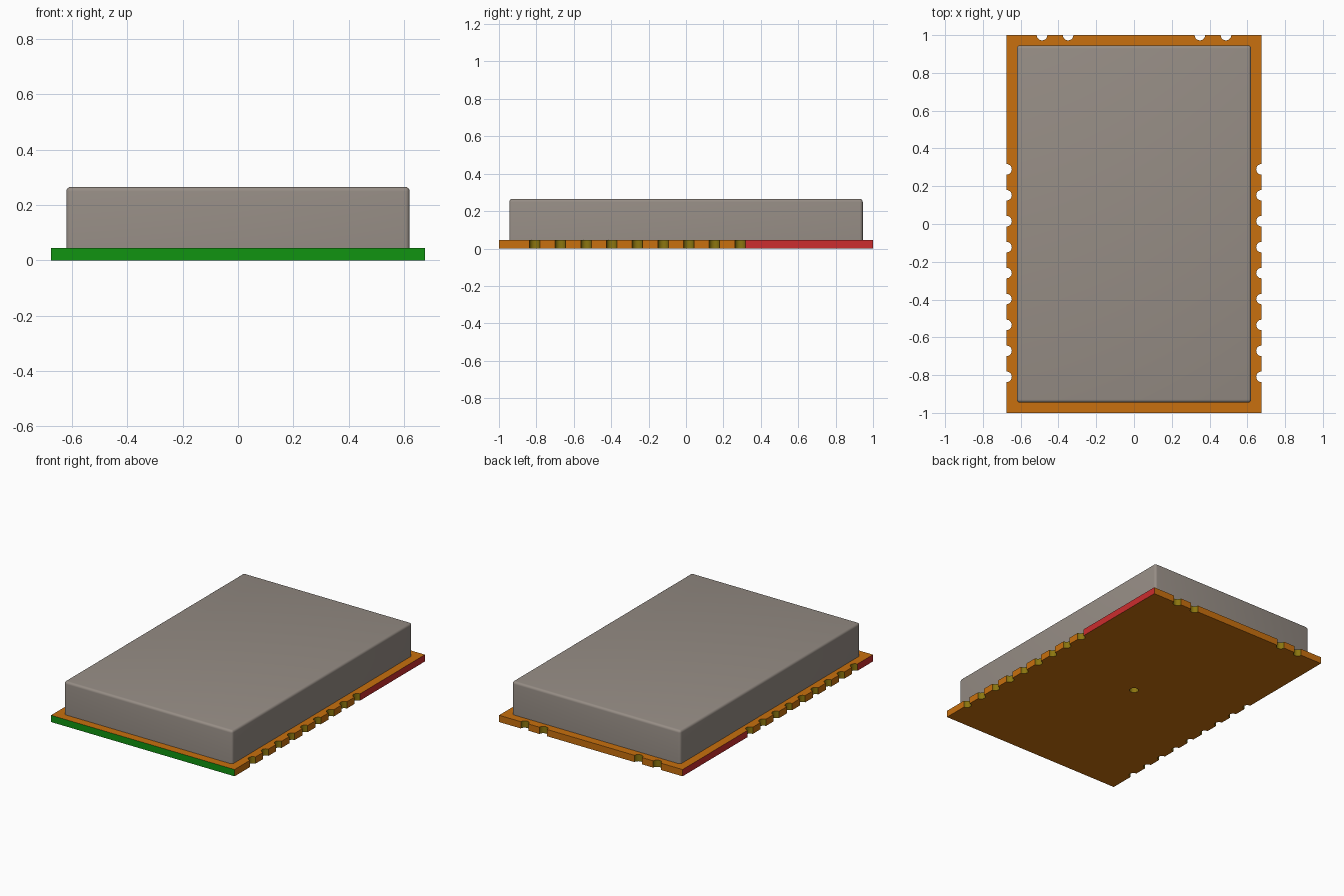
import bpy, bmesh, math
from mathutils import Vector

cube = bpy.data.objects.get("Cube")
if cube:
    bpy.data.objects.remove(cube, do_unlink=True)


def material(name, rgb):
    """Flat material from 0-255 display colour."""
    lin = [((c / 255 + 0.055) / 1.055) ** 2.4 if c > 10 else c / 255 / 12.92 for c in rgb]
    m = bpy.data.materials.new(name)
    m.use_nodes = True
    m.diffuse_color = (*lin, 1)
    m.node_tree.nodes["Principled BSDF"].inputs["Base Color"].default_value = (*lin, 1)
    return m


ORANGE, OLIVE, RED, GREEN = range(4)
board_mats = [material("board_orange", (200, 112, 14)), material("pad_olive", (140, 118, 15)),
              material("edge_red", (204, 45, 46)), material("edge_green", (17, 148, 17))]
shield_grey = material("shield_grey", (150, 141, 133))


def finish(bm, name, mats, angle):
    bmesh.ops.recalc_face_normals(bm, faces=bm.faces)
    mesh = bpy.data.meshes.new(name)
    bm.to_mesh(mesh)
    bm.free()
    for m in mats:
        mesh.materials.append(m)
    ob = bpy.data.objects.new(name, mesh)
    bpy.context.collection.objects.link(ob)
    bpy.ops.object.select_all(action='DESELECT')
    ob.select_set(True)
    bpy.context.view_layer.objects.active = ob
    bpy.ops.object.shade_smooth_by_angle(angle=math.radians(angle))
    return ob


# Board outline: corners joined by straight edges with half-round notches
W, L, T, R, SEG = 0.675, 1.0, 0.045, 0.028, 10
side_y = [-0.809 + i * 0.1373 for i in range(9)]
back_x = [0.487, 0.349, -0.349, -0.487]


def edge_points(start, centres, direction, first, last):
    """Points of one board side, each with the colour of the wall that follows it."""
    d = Vector(direction)
    inward = Vector((-d.y, d.x))
    pts = [(Vector(start), first)]
    for i, c in enumerate(centres):
        for k in range(SEG + 1):
            a = math.pi * k / SEG
            p = Vector(c) - d * R * math.cos(a) + inward * R * math.sin(a)
            after = last if i == len(centres) - 1 else ORANGE
            pts.append((p, OLIVE if k < SEG else after))
    return pts


outline = (edge_points((-W, -L), [], (1, 0), GREEN, GREEN)
           + edge_points((W, -L), [(W, y) for y in side_y], (0, 1), ORANGE, RED)
           + edge_points((W, L), [(x, L) for x in back_x], (-1, 0), ORANGE, ORANGE)
           + edge_points((-W, L), [(-W, y) for y in reversed(side_y)], (0, -1), RED, RED))

# Small plated hole through the middle of the board
hole = [(Vector((R * math.cos(a), R * math.sin(a))), OLIVE)
        for a in (math.tau * k / 20 for k in range(20))]

bm = bmesh.new()
rims = {0: [], T: []}
for loop in (outline, hole):
    rings = {z: [bm.verts.new((p.x, p.y, z)) for p, _ in loop] for z in rims}
    low, high = rings[0], rings[T]
    for i, (_, colour) in enumerate(loop):
        j = (i + 1) % len(loop)
        bm.faces.new((low[i], low[j], high[j], high[i])).material_index = colour
    for z, ring in rings.items():
        rims[z] += [bm.edges.get((v, ring[(i + 1) % len(ring)])) for i, v in enumerate(ring)]
for z, edges in rims.items():
    bmesh.ops.triangle_fill(bm, use_beauty=True, edges=edges, normal=(0, 0, 1))
for f in bm.faces:
    if abs(f.calc_center_median().z - T / 2) > T * 0.4:
        f.material_index = ORANGE
finish(bm, "circuit_board", board_mats, 35)

# Metal shield can with rounded top and upright edges
TOP = 0.265
bm = bmesh.new()
bmesh.ops.create_cube(bm, size=1)
bmesh.ops.scale(bm, vec=(1.24, 1.89, TOP - T), verts=bm.verts)
bmesh.ops.translate(bm, vec=(0, 0, (TOP + T) / 2), verts=bm.verts)
rounded = [e for e in bm.edges if max(v.co.z for v in e.verts) > T + 0.01]
bmesh.ops.bevel(bm, geom=rounded, offset=0.016, segments=4, profile=0.5, affect='EDGES')
finish(bm, "shield_can", [shield_grey], 35)
